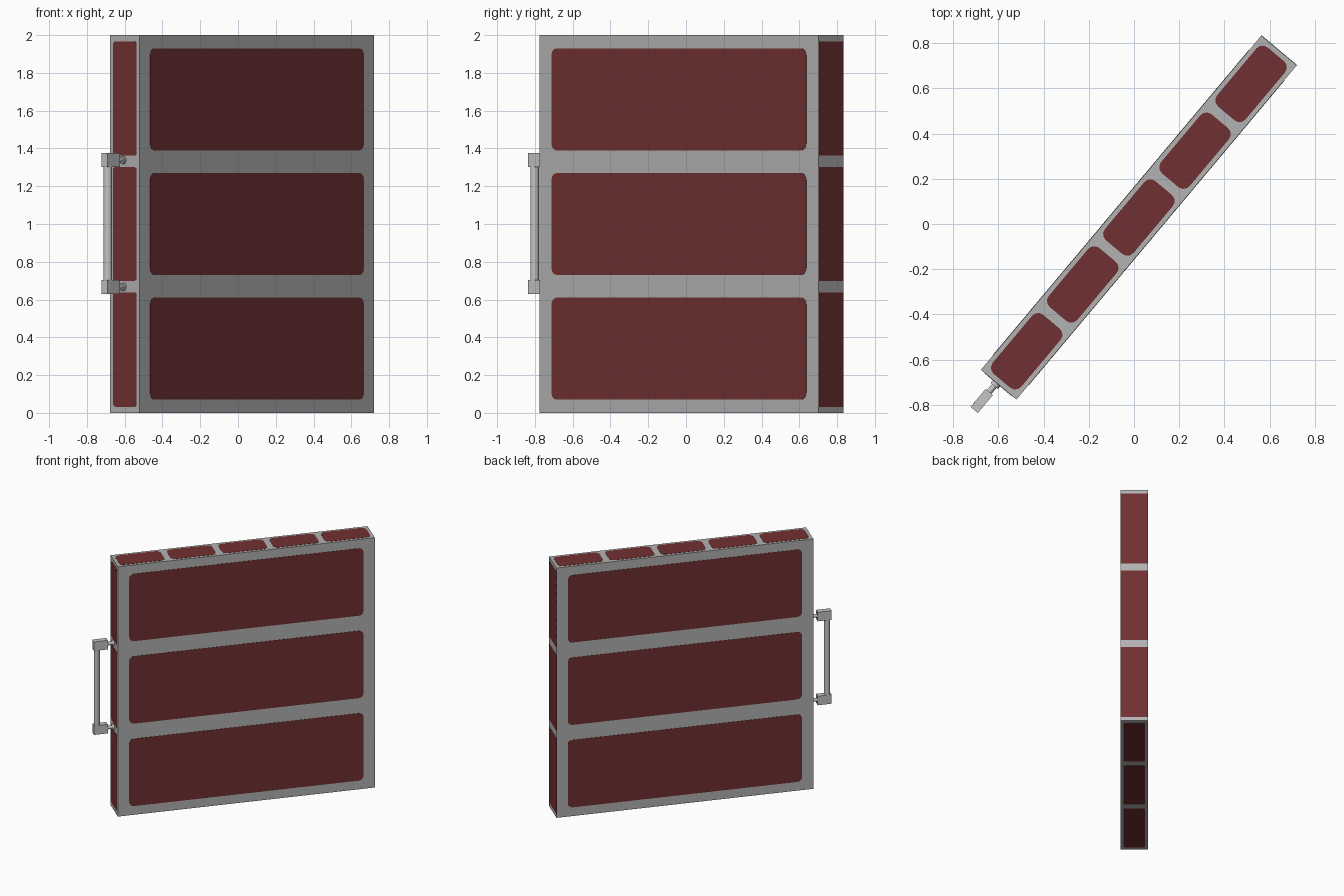
import bpy, bmesh, math
from mathutils import Vector, Matrix

if "Cube" in bpy.data.objects:
    bpy.data.objects.remove(bpy.data.objects["Cube"])

L, W, H = 1.93, 0.205, 2.0
PLACE = Matrix.Translation((0.0215, 0.0285, 0)) @ Matrix.Rotation(math.radians(50), 4, 'Z')
X, Y, Z = Vector((1, 0, 0)), Vector((0, 1, 0)), Vector((0, 0, 1))


def material(name, rgb):
    m = bpy.data.materials.new(name)
    m.diffuse_color = (*rgb, 1)
    m.use_nodes = True
    m.node_tree.nodes["Principled BSDF"].inputs["Base Color"].default_value = m.diffuse_color
    return m


GREY = material("frame grey", (0.45, 0.45, 0.45))
RED = material("dark red", (0.165, 0.03, 0.031))
LIGHT = material("handle grey", (0.56, 0.56, 0.56))


def finish(bm, name, mat):
    bmesh.ops.recalc_face_normals(bm, faces=bm.faces)
    me = bpy.data.meshes.new(name)
    bm.to_mesh(me)
    bm.free()
    me.materials.append(mat)
    ob = bpy.data.objects.new(name, me)
    ob.matrix_world = PLACE
    bpy.context.collection.objects.link(ob)
    return ob


def box(name, center, size, mat):
    bm = bmesh.new()
    bmesh.ops.create_cube(bm, size=1, matrix=Matrix.Translation(center) @ Matrix.Diagonal((*size, 1)))
    return finish(bm, name, mat)


def rod(name, center, axis, radius, length, mat, sides=12):
    bm = bmesh.new()
    rot = Z.rotation_difference(axis).to_matrix().to_4x4()
    bmesh.ops.create_cone(bm, cap_ends=True, segments=sides, radius1=radius, radius2=radius,
                          depth=length, matrix=Matrix.Translation(center) @ rot)
    ob = finish(bm, name, mat)
    ob.data.shade_smooth()
    ob.data.set_sharp_from_angle(angle=math.radians(40))
    return ob


def panels(name, origin, a, b, normal, count, size_a, size_b, pitch, radius):
    """Row of thin rounded plates spaced along b, centred on origin."""
    bm = bmesh.new()
    for i in range(count):
        c = origin + b * (i - (count - 1) / 2) * pitch
        pts = []
        for k, (sa, sb) in enumerate(((1, 1), (-1, 1), (-1, -1), (1, -1))):
            for s in range(4 if radius else 1):
                t = math.radians(90 * k + 30 * s)
                pts.append(c + a * (sa * (size_a / 2 - radius) + radius * math.cos(t))
                           + b * (sb * (size_b / 2 - radius) + radius * math.sin(t)))
        low = [bm.verts.new(p - normal * 0.002) for p in pts]
        top = [bm.verts.new(p + normal * 0.0015) for p in pts]
        bm.faces.new(low)
        bm.faces.new(top)
        n = len(pts)
        for j in range(n):
            bm.faces.new((low[j], low[(j + 1) % n], top[(j + 1) % n], top[j]))
    return finish(bm, name, RED)


# slab
box("slab_body", (0, 0, H / 2), (L, W, H), GREY)

# painted panels on the broad faces, ends, top and bottom
mid = Z * (H / 2)
for name, s in (("front", -1), ("back", 1)):
    panels(name + "_panels", mid + Y * s * W / 2, X, Z, Y * s, 3, L - 0.17, 0.54, 0.66, 0.035)
panels("handle_end_panels", mid - X * L / 2, Y, Z, -X, 3, 0.163, 0.605, 0.665, 0.018)
panels("far_end_panels", mid + X * L / 2, Y, Z, X, 3, W, 0.605, 0.665, 0)
panels("top_panels", Z * H, Y, X, Z, 5, 0.165, 0.341, 0.386, 0.035)
panels("bottom_panels", Vector(), Y, X, -Z, 3, 0.165, 0.58, 0.643, 0.018)

# handle
end, hy = -L / 2, 0.011
for name, z in (("lower", 0.667), ("upper", 1.339)):
    rod(name + "_handle_flange", (end - 0.008, hy, z), X, 0.021, 0.018, LIGHT)
    rod(name + "_handle_stem", (end - 0.035, hy, z), X, 0.013, 0.06, LIGHT)
    box(name + "_handle_block", (end - 0.103, hy, z), (0.104, 0.042, 0.073), LIGHT)
rod("handle_bar", (end - 0.128, hy, 1.003), Z, 0.0225, 0.62, LIGHT)
